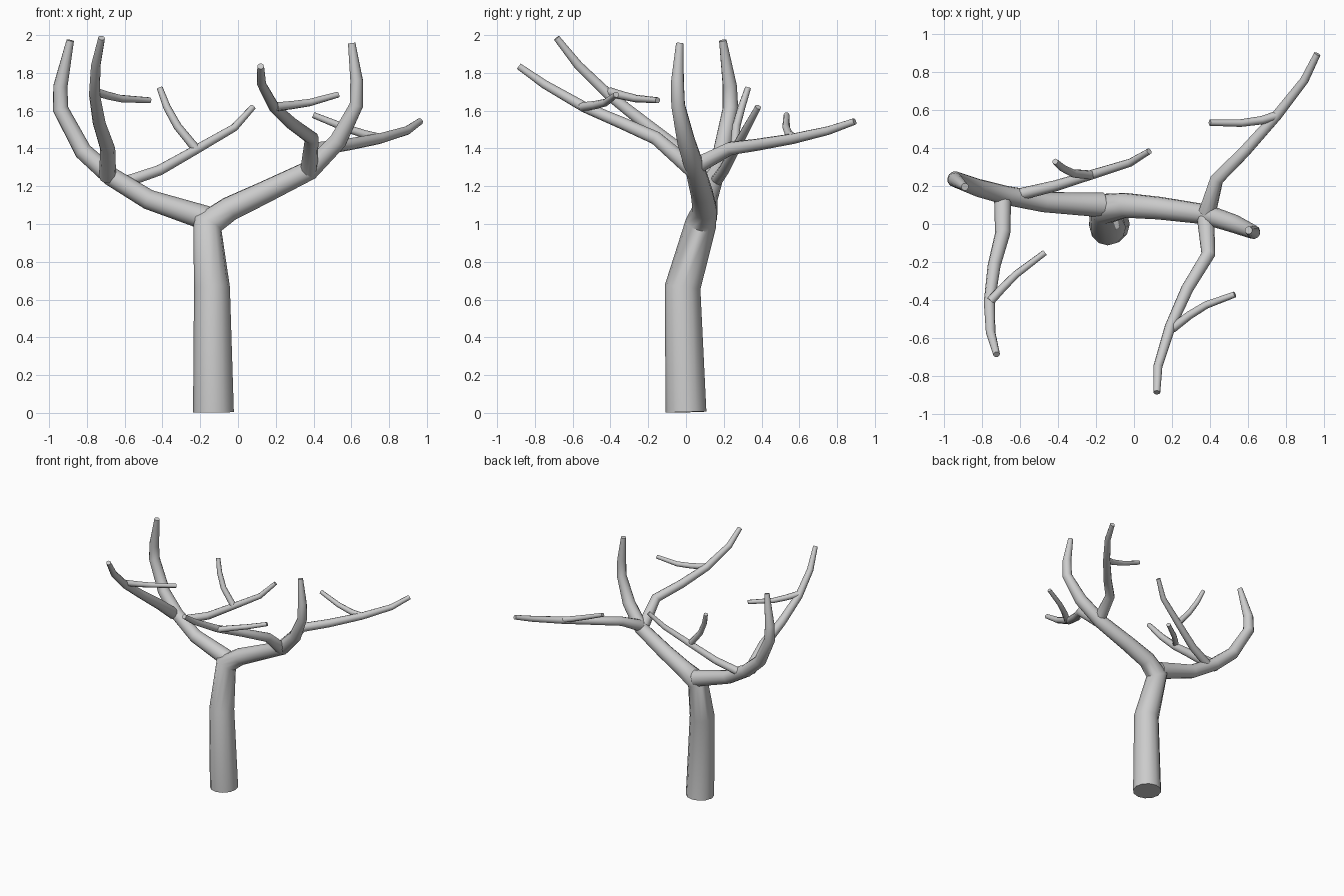
import bpy, bmesh, math
from mathutils import Vector


def limb(name, path, r_path, sides=10):
    """Tapered round tube through path, closed at both ends."""
    pts = [Vector(p) for p in path]
    n = len(pts)
    bm = bmesh.new()
    rings = []
    side, prev = None, None
    for i, (p, r) in enumerate(zip(pts, r_path)):
        a = (p - pts[i - 1]).normalized() if i else Vector()
        b = (pts[i + 1] - p).normalized() if i < n - 1 else Vector()
        t = (a + b).normalized()
        if side is None:
            ref = Vector((1, 0, 0)) if abs(t.x) < 0.8 else Vector((0, 1, 0))
            side = (ref - t * ref.dot(t)).normalized()
        else:
            side = prev.rotation_difference(t) @ side
        prev = t
        up = t.cross(side)
        rings.append([bm.verts.new(p + r * (side * math.cos(w) + up * math.sin(w)))
                      for w in (math.tau * k / sides for k in range(sides))])
    for lo, hi in zip(rings, rings[1:]):
        for k in range(sides):
            m = (k + 1) % sides
            bm.faces.new((lo[k], lo[m], hi[m], hi[k]))
    bm.faces.new(rings[0][::-1])
    bm.faces.new(rings[-1])
    me = bpy.data.meshes.new(name)
    bm.to_mesh(me)
    bm.free()
    ob = bpy.data.objects.new(name, me)
    bpy.context.collection.objects.link(ob)
    bpy.context.view_layer.objects.active = ob
    bpy.ops.object.select_all(action='DESELECT')
    ob.select_set(True)
    bpy.ops.object.shade_smooth_by_angle(angle=math.radians(50))
    return ob


# Trunk running on into the right main bough
limb("trunk_and_right_bough",
     [(-.13, 0, .004), (-.138, -.018, .665), (-.162, .078, 1.0), (-.045, .098, 1.08),
      (.135, .083, 1.165), (.38, .05, 1.285), (.53, 0, 1.44), (.627, -.042, 1.63),
      (.628, -.045, 1.76), (.602, -.033, 1.957)],
     [.108, .095, .083, .066, .06, .053, .048, .037, .034, .02], 12)

# Left main bough
limb("left_bough",
     [(-.165, .1, 1.03), (-.475, .115, 1.13), (-.67, .15, 1.25), (-.82, .19, 1.385),
      (-.94, .235, 1.61), (-.94, .232, 1.73), (-.888, .195, 1.972)],
     [.065, .053, .05, .047, .042, .038, .02], 12)

# Side branches: fork off the boughs
limb("left_front_branch",
     [(-.69, .14, 1.25), (-.69, -.05, 1.40), (-.735, -.22, 1.535), (-.76, -.41, 1.685),
      (-.753, -.57, 1.84), (-.722, -.685, 1.985)],
     [.045, .04, .034, .029, .025, .018])
limb("left_back_branch",
     [(-.59, .158, 1.225), (-.415, .2, 1.285), (-.22, .26, 1.395), (-.02, .322, 1.51),
      (.08, .382, 1.62)],
     [.032, .029, .025, .021, .016])
limb("right_front_branch",
     [(.375, .05, 1.275), (.39, -.16, 1.455), (.28, -.34, 1.535), (.19, -.54, 1.62),
      (.125, -.75, 1.74), (.12, -.885, 1.835)],
     [.047, .037, .033, .029, .024, .018])
limb("right_back_branch",
     [(.385, .06, 1.31), (.435, .235, 1.40), (.58, .38, 1.42), (.75, .57, 1.452),
      (.895, .755, 1.495), (.963, .893, 1.543)],
     [.046, .036, .032, .028, .023, .018])

# Twigs: one on each side branch
twigs = {
    "left_front": [(-.755, -.405, 1.70), (-.69, -.335, 1.68), (-.62, -.265, 1.664), (-.468, -.15, 1.655)],
    "left_back": [(-.22, .257, 1.395), (-.32, .266, 1.517), (-.377, .295, 1.62), (-.414, .328, 1.72)],
    "right_front": [(.2, -.55, 1.62), (.29, -.48, 1.63), (.38, -.425, 1.643), (.53, -.37, 1.685)],
    "right_back": [(.75, .57, 1.455), (.67, .545, 1.475), (.56, .53, 1.512), (.398, .532, 1.577)],
}
for key, path in twigs.items():
    limb(key + "_twig", path, [.024, .022, .02, .016], 8)
